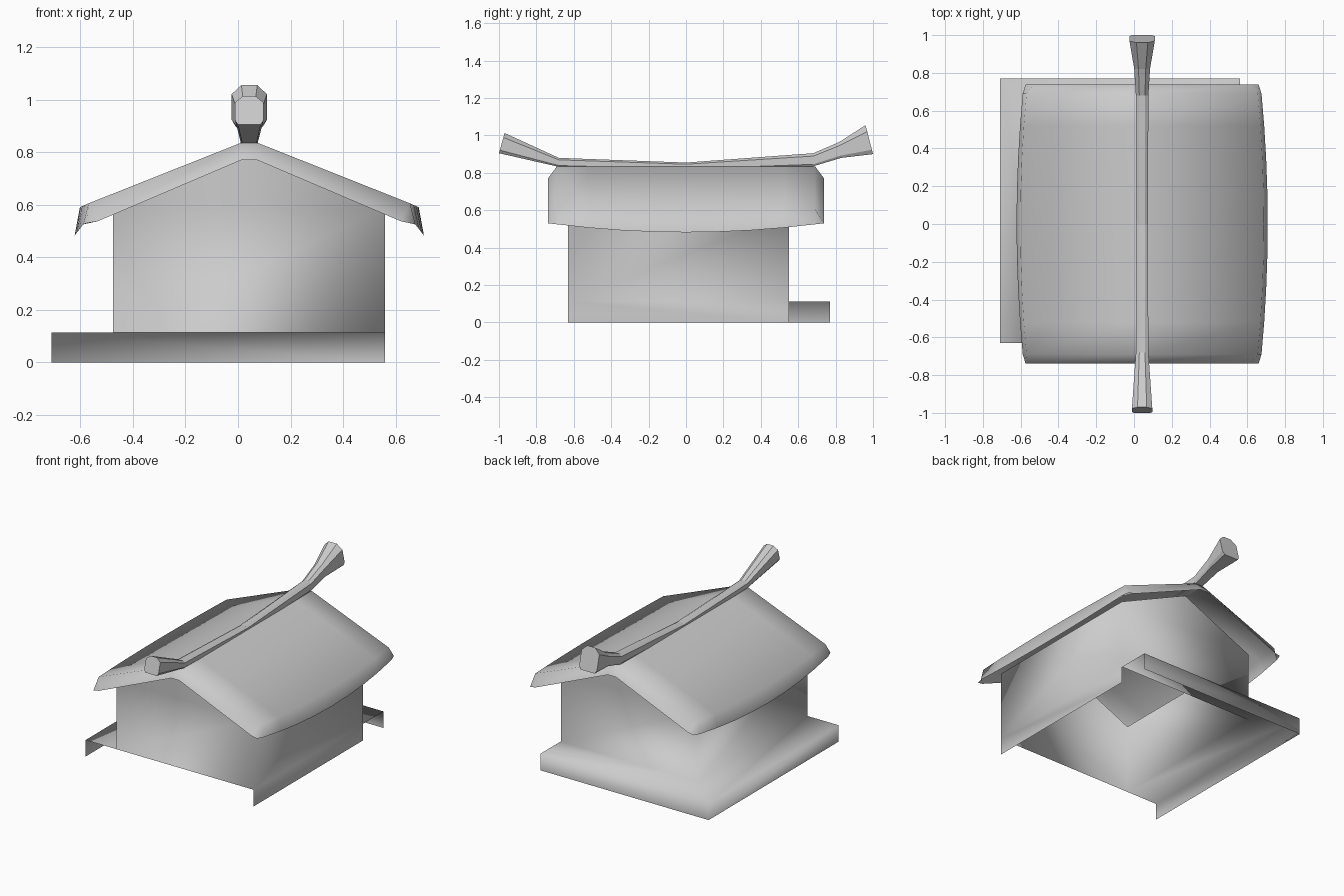
import bpy, bmesh

cube = bpy.data.objects.get("Cube")
if cube:
    bpy.data.objects.remove(cube, do_unlink=True)

grey = bpy.data.materials.new("plain_grey")
grey.use_nodes = True
grey.diffuse_color = (0.6, 0.6, 0.6, 1)
grey.node_tree.nodes["Principled BSDF"].inputs["Base Color"].default_value = (0.6, 0.6, 0.6, 1)

RIDGE_X = 0.043


def finish(name, bm, smooth):
    """Turn a bmesh into a shaded object."""
    bmesh.ops.recalc_face_normals(bm, faces=bm.faces)
    for face in bm.faces:
        face.smooth = smooth
    mesh = bpy.data.meshes.new(name)
    bm.to_mesh(mesh)
    bm.free()
    mesh.materials.append(grey)
    obj = bpy.data.objects.new(name, mesh)
    bpy.context.collection.objects.link(obj)
    return obj


def loft(name, sections, closed, smooth):
    """Skin a row of equal-length sections; closed sections get end caps."""
    bm = bmesh.new()
    rows = [[bm.verts.new(p) for p in s] for s in sections]
    n = len(rows[0])
    for a, b in zip(rows, rows[1:]):
        for i in range(n if closed else n - 1):
            j = (i + 1) % n
            bm.faces.new((a[i], a[j], b[j], b[i]))
    if closed:
        bm.faces.new(rows[0])
        bm.faces.new(rows[-1])
    return finish(name, bm, smooth)


# Walls with gables, and the ledge along the -x and back sides (open shell)
west, east, front, back = -0.475, 0.56, -0.63, 0.55
ledge_x, ledge_y = -0.71, 0.77
step, eave = 0.113, 0.585

bm = bmesh.new()
corners = [(west, front), (east, front), (east, back), (west, back)]
low = [bm.verts.new((x, y, step)) for x, y in corners]
top = [bm.verts.new((x, y, eave)) for x, y in corners]
for i in range(4):
    j = (i + 1) % 4
    bm.faces.new((low[i], low[j], top[j], top[i]))
for a, b, y in ((top[0], top[1], front), (top[2], top[3], back)):
    bm.faces.new((a, b, bm.verts.new((RIDGE_X, y, 0.82))))

rim = [(ledge_x, front), (ledge_x, ledge_y), (east, ledge_y)]
rim_top = [bm.verts.new((x, y, step)) for x, y in rim]
rim_low = [bm.verts.new((x, y, 0)) for x, y in rim]
bm.faces.new((low[0], low[3], rim_top[1], rim_top[0]))
bm.faces.new((low[3], low[2], rim_top[2], rim_top[1]))
for i in range(2):
    bm.faces.new((rim_top[i], rim_top[i + 1], rim_low[i + 1], rim_low[i]))
foot = [bm.verts.new((east, y, 0)) for y in (front, back)]
bm.faces.new((low[1], low[2], foot[1], foot[0]))
finish("walls_and_ledge", bm, True)


# Thin roof sheet with bowed eaves and turned-down ends
def roof_section(y):
    if abs(y) > 0.7:
        half = [(0.03, 0.77), (0.577, 0.537), (0.617, 0.53)]
    else:
        bow = 1 - (y / 0.69) ** 2
        half = [(0.033, 0.835),
                (0.612 + 0.033 * bow, 0.605 - 0.015 * bow),
                (0.632 + 0.033 * bow, 0.525 - 0.043 * bow)]
    mirrored = [(-x, z) for x, z in reversed(half)]
    return [(RIDGE_X + x, y, z) for x, z in mirrored + half]


loft("roof", [roof_section(y) for y in
              (-0.738, -0.69, -0.52, -0.35, -0.17, 0, 0.17, 0.35, 0.52, 0.69, 0.738)],
     False, True)

# Ridge beam: eight-sided, flaring and rising at both ends
outline = [(-0.8, 0), (0.8, 0), (1, 0.15), (1, 0.78),
           (0.45, 1), (-0.45, 1), (-1, 0.78), (-1, 0.15)]
# y at bottom, y at top, z at bottom, z at top, half width
stations = [(-1.0, -0.97, 0.905, 1.013, 0.054),
            (-0.68, -0.68, 0.832, 0.88, 0.033),
            (0, 0, 0.815, 0.855, 0.031),
            (0.68, 0.68, 0.835, 0.905, 0.033),
            (0.83, 0.82, 0.88, 0.965, 0.042),
            (1.0, 0.96, 0.9, 1.055, 0.067)]
loft("ridge_beam",
     [[(RIDGE_X + u * w, y0 + (y1 - y0) * v, z0 + (z1 - z0) * v) for u, v in outline]
      for y0, y1, z0, z1, w in stations],
     True, False)
